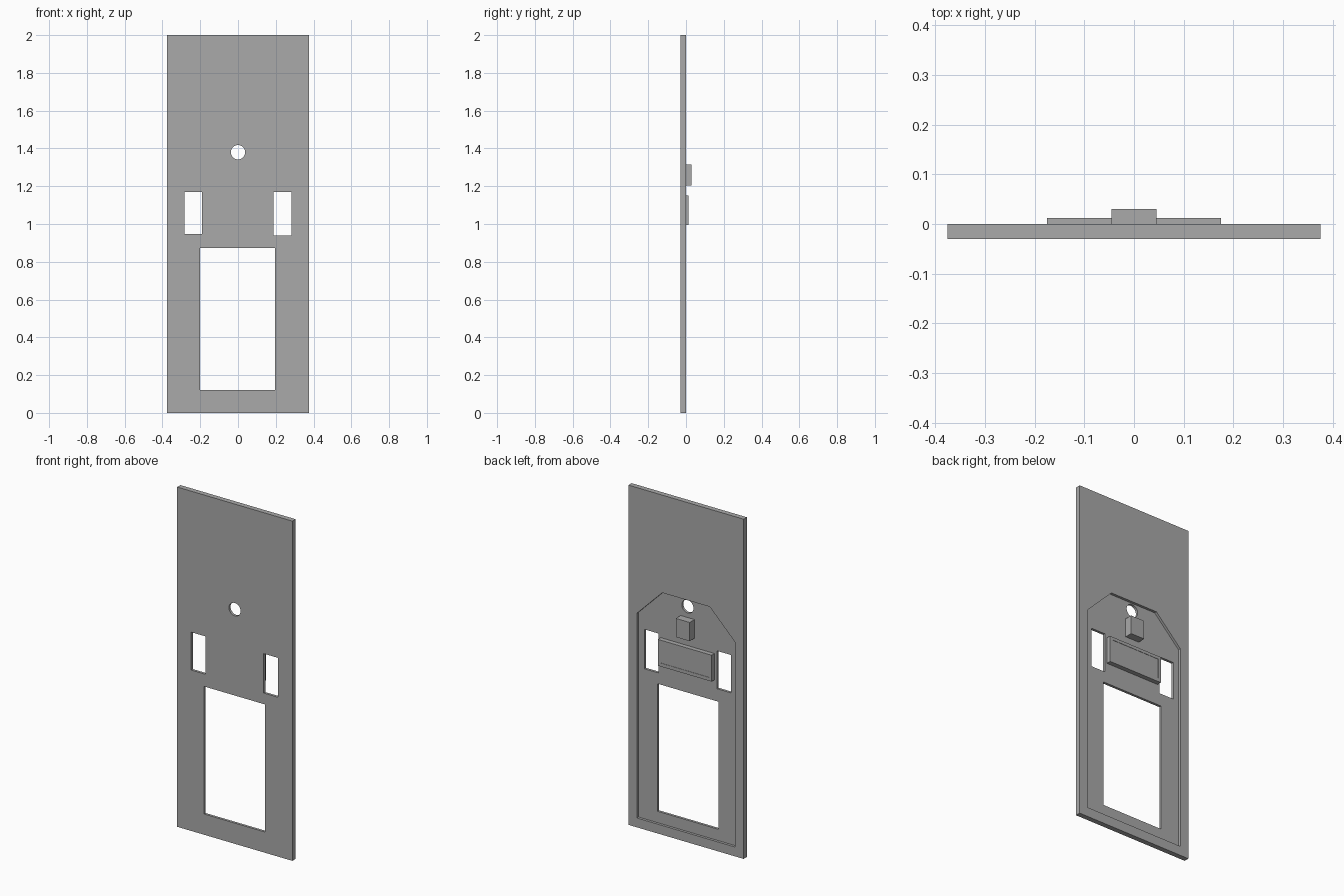
import bpy
import bmesh

cube = bpy.data.objects.get("Cube")
if cube:
    bpy.data.objects.remove(cube, do_unlink=True)

grey = bpy.data.materials.new("plain_grey")
grey.use_nodes = True
colour = (0.4, 0.4, 0.4, 1)
grey.diffuse_color = colour
for node in grey.node_tree.nodes:
    if node.type == 'BSDF_PRINCIPLED':
        node.inputs["Base Color"].default_value = colour

FLOOR = -0.015  # y of the pocket floor


def prism(name, outline, y0, y1):
    """Extrude an x-z outline from y0 to y1."""
    bm = bmesh.new()
    face = bm.faces.new([bm.verts.new((x, y0, z)) for x, z in outline])
    new = bmesh.ops.extrude_face_region(bm, geom=[face])["geom"]
    verts = [v for v in new if isinstance(v, bmesh.types.BMVert)]
    bmesh.ops.translate(bm, vec=(0, y1 - y0, 0), verts=verts)
    bmesh.ops.recalc_face_normals(bm, faces=bm.faces)
    mesh = bpy.data.meshes.new(name)
    bm.to_mesh(mesh)
    bm.free()
    mesh.materials.append(grey)
    obj = bpy.data.objects.new(name, mesh)
    bpy.context.collection.objects.link(obj)
    return obj


def rect(x0, x1, z0, z1):
    return [(x0, z0), (x1, z0), (x1, z1), (x0, z1)]


def cut(obj, cutter):
    """Subtract the cutter and remove it."""
    cutter.hide_render = True
    mod = obj.modifiers.new("cut", 'BOOLEAN')
    mod.operation = 'DIFFERENCE'
    mod.solver = 'EXACT'
    mod.object = cutter
    bpy.context.view_layer.objects.active = obj
    bpy.ops.object.modifier_apply(modifier=mod.name)
    bpy.data.objects.remove(cutter, do_unlink=True)


# Front panel with a shallow pocket in its back
panel = prism("panel", rect(-0.375, 0.375, 0, 2), -0.03, 0)
half = [(0.32, 0.055), (0.32, 1.26), (0.155, 1.425)]
pocket = half + [(-x, z) for x, z in reversed(half)]
cut(panel, prism("pocket_cutter", pocket, FLOOR, 0.1))

# Window and side slots through the panel
for name, hole in (("window", rect(-0.2, 0.197, 0.122, 0.873)),
                   ("left_slot", rect(0.188, 0.282, 0.938, 1.17)),
                   ("right_slot", rect(-0.284, -0.19, 0.947, 1.17))):
    cut(panel, prism(name + "_cutter", hole, -0.1, 0.1))

# Round hole
bpy.ops.mesh.primitive_cylinder_add(vertices=48, radius=0.038, depth=0.2,
                                    location=(0, 0, 1.38), rotation=(1.5708, 0, 0))
cut(panel, bpy.context.object)

# Housing with a slightly sunken back
housing = prism("housing", rect(-0.175, 0.175, 0.995, 1.15), FLOOR, 0.012)
cut(housing, prism("sunken_cutter", rect(-0.158, 0.158, 1.015, 1.132), 0.01, 0.1))

# Small block above the housing
prism("small_block", rect(-0.045, 0.045, 1.205, 1.315), FLOOR, 0.03)

# Flat faces with smooth round hole
bpy.ops.object.select_all(action='DESELECT')
panel.select_set(True)
bpy.context.view_layer.objects.active = panel
bpy.ops.object.shade_smooth_by_angle()
